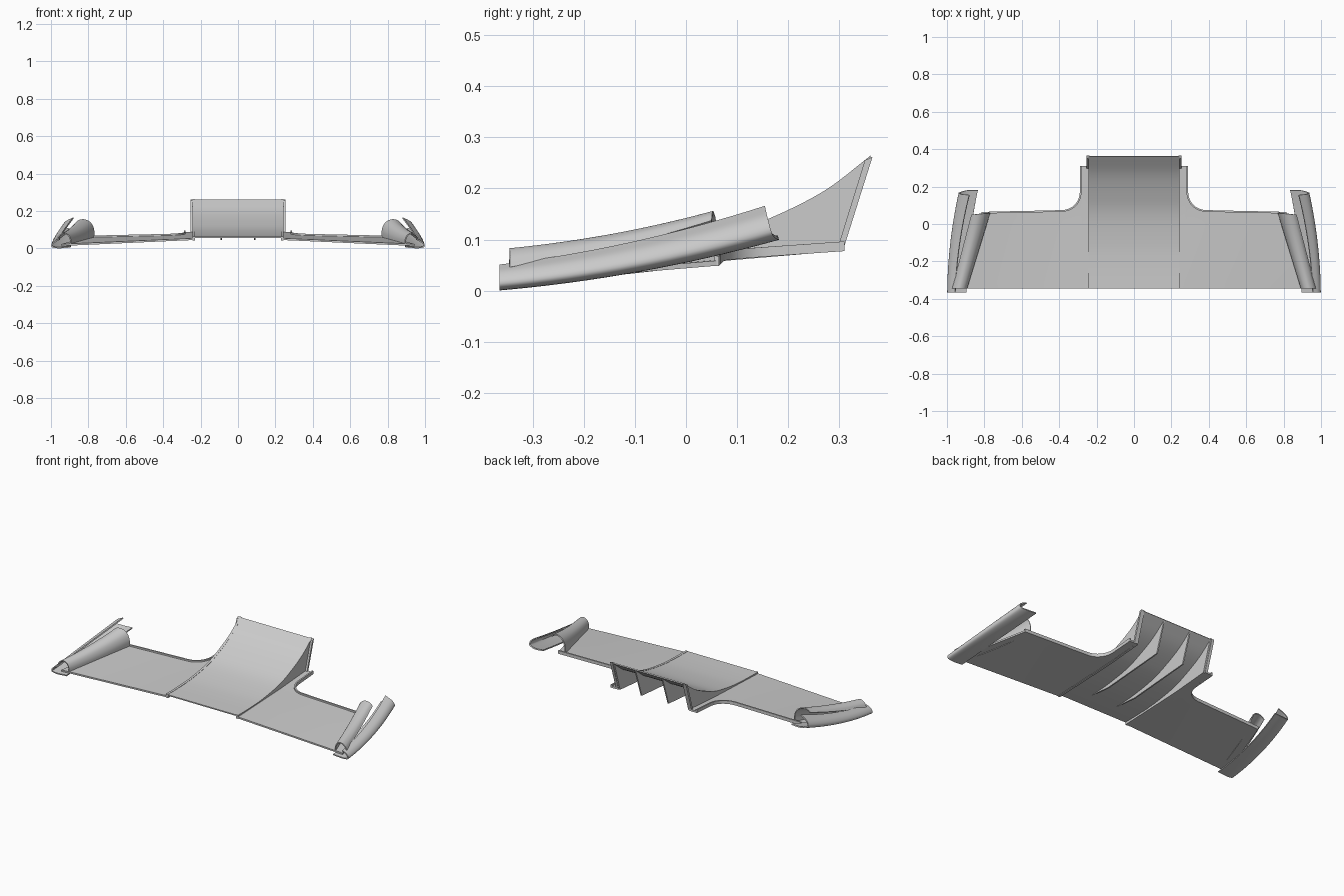
import bpy, math
from mathutils import Vector

if "Cube" in bpy.data.objects:
    bpy.data.objects.remove(bpy.data.objects["Cube"])


def finish(name, verts, faces, thick=0, mirror=False):
    """Make an object, thicken it, mirror it across x and shade it."""
    me = bpy.data.meshes.new(name)
    me.from_pydata(verts, [], faces)
    me.validate()
    ob = bpy.data.objects.new(name, me)
    bpy.context.collection.objects.link(ob)
    bpy.ops.object.select_all(action='DESELECT')
    bpy.context.view_layer.objects.active = ob
    ob.select_set(True)
    bpy.ops.object.mode_set(mode='EDIT')
    bpy.ops.mesh.select_all(action='SELECT')
    bpy.ops.mesh.normals_make_consistent(inside=False)
    bpy.ops.object.mode_set(mode='OBJECT')
    if thick:
        m = ob.modifiers.new("thickness", 'SOLIDIFY')
        m.thickness, m.offset = thick, 0
        bpy.ops.object.modifier_apply(modifier=m.name)
    if mirror:
        m = ob.modifiers.new("mirror", 'MIRROR')
        m.use_mirror_merge = False
        bpy.ops.object.modifier_apply(modifier=m.name)
    bpy.ops.object.shade_smooth_by_angle(angle=math.radians(35))
    return ob


def sheet(name, rows, thick, mirror=False):
    """Skin a grid of points."""
    n = len(rows[0])
    verts = [tuple(p) for r in rows for p in r]
    faces = [(i * n + j, i * n + j + 1, (i + 1) * n + j + 1, (i + 1) * n + j)
             for i in range(len(rows) - 1) for j in range(n - 1)]
    return finish(name, verts, faces, thick, mirror)


def smooth(points, steps=5):
    """Catmull-Rom curve through the points."""
    p = [Vector(q) for q in points]
    p = [2 * p[0] - p[1]] + p + [2 * p[-1] - p[-2]]
    out = []
    for i in range(1, len(p) - 2):
        a, b, c, d = p[i - 1:i + 3]
        for s in range(steps):
            t = s / steps
            out.append(0.5 * (2 * b + (c - a) * t + (2 * a - 5 * b + 4 * c - d) * t * t
                              + (3 * b - a - 3 * c + d) * t ** 3))
    return out + [p[-2]]


def bowed_loft(name, front, rear, bulge, sag, thick):
    """Loft between two end sections along a gently bowed path."""
    a, b = smooth(front), smooth(rear)
    rows = []
    for i in range(17):
        t = i / 16
        bow = 4 * t * (1 - t)
        rows.append([p.lerp(q, t) + Vector((bulge * bow, 0, -sag * bow)) for p, q in zip(a, b)])
    return sheet(name, rows, thick, True)


def plate(name, x0, x1, outline):
    """Upright plate: a (y, z) outline extruded from x0 to x1, mirrored."""
    n = len(outline)
    verts = [(x, y, z) for x in (x0, x1) for y, z in outline]
    faces = [tuple(range(n)), tuple(range(2 * n - 1, n - 1, -1))]
    faces += [(i, (i + 1) % n, (i + 1) % n + n, i + n) for i in range(n)]
    return finish(name, verts, faces, 0, True)


# Central ramp, sweeping up to the rear
ramp = [(0, -0.345, 0.06), (0, -0.22, 0.062), (0, -0.1, 0.07), (0, 0.05, 0.095),
        (0, 0.16, 0.135), (0, 0.27, 0.19), (0, 0.362, 0.26)]
curve = smooth(ramp, 4)
sheet("centre_ramp", [[(x, p.y, p.z) for x in (-0.238, 0.238)] for p in curve], 0.007)

# Side walls and inner strakes under the ramp
top = [(p.y, p.z) for p in curve]
wall_top = [(y, z + 0.005) for y, z in top]
plate("ramp_side_wall", 0.229, 0.243, wall_top + [(0.305, 0.078), (0.07, 0.058), (-0.345, 0.042)])
plate("ramp_strake", 0.086, 0.094, top[2:] + [(0.30, 0.078), (-0.1, 0.046)])
plate("wall_rear_flange", 0.238, 0.255,
      [(0.295, 0.078), (0.307, 0.078), (0.365, 0.262), (0.35, 0.255)])


# Side floor, with a filleted step to the rear tail
def floor_z(x, y):
    u = (x - 0.235) / 0.665
    front, back = 0.05 - 0.03 * u, 0.066 - 0.014 * u
    if y < 0.06:
        return front + (back - front) * (y + 0.345) / 0.405
    return back + (y - 0.06) * 0.07


fillet = [(0.385 - 0.1 * math.cos(a), 0.17 - 0.1 * math.sin(a))
          for a in [math.pi / 2 * i / 8 for i in range(9)]]
edge = [(0.238, 0.31), (0.285, 0.31)] + fillet + [(0.5, 0.067), (0.65, 0.064), (0.815, 0.06)]
front_x = [0.238, 0.25] + [0.262 + 0.02 * i for i in range(9)] + [0.55, 0.74, 0.945]
rows = []
for (ex, ey), fx in zip(edge, front_x):
    row = []
    for i in range(13):
        t = i / 12
        x, y = fx + (ex - fx) * t, -0.345 + (ey + 0.345) * t
        row.append((x, y, floor_z(x, y)))
    rows.append(row)
sheet("side_floor", rows, 0.01, True)

# Raised lip around the rear edge of the floor
sheet("floor_edge_lip", [[(x, y, floor_z(x, y) - 0.005), (x, y, floor_z(x, y) + 0.014)]
                         for x, y in edge[1:]], 0.009, True)

# Arched tunnel on the outer end of the floor
bowed_loft("arched_tunnel",
           [(0.895, -0.345, 0.02), (0.897, -0.345, 0.05), (0.91, -0.345, 0.072),
            (0.935, -0.345, 0.08), (0.958, -0.345, 0.066), (0.97, -0.345, 0.045)],
           [(0.772, 0.06, 0.056), (0.772, 0.06, 0.1), (0.788, 0.058, 0.135),
            (0.818, 0.055, 0.152), (0.848, 0.052, 0.15), (0.868, 0.05, 0.135)],
           0.0, 0.008, 0.006)

# Curled outer end plate
bowed_loft("curled_end_plate",
           [(0.895, -0.365, 0.008), (0.96, -0.365, 0.004), (0.994, -0.365, 0.011),
            (0.984, -0.365, 0.032), (0.955, -0.365, 0.048)],
           [(0.835, 0.18, 0.106), (0.89, 0.18, 0.103), (0.932, 0.168, 0.112),
            (0.922, 0.16, 0.14), (0.88, 0.155, 0.163)],
           0.014, 0.013, 0.007)
